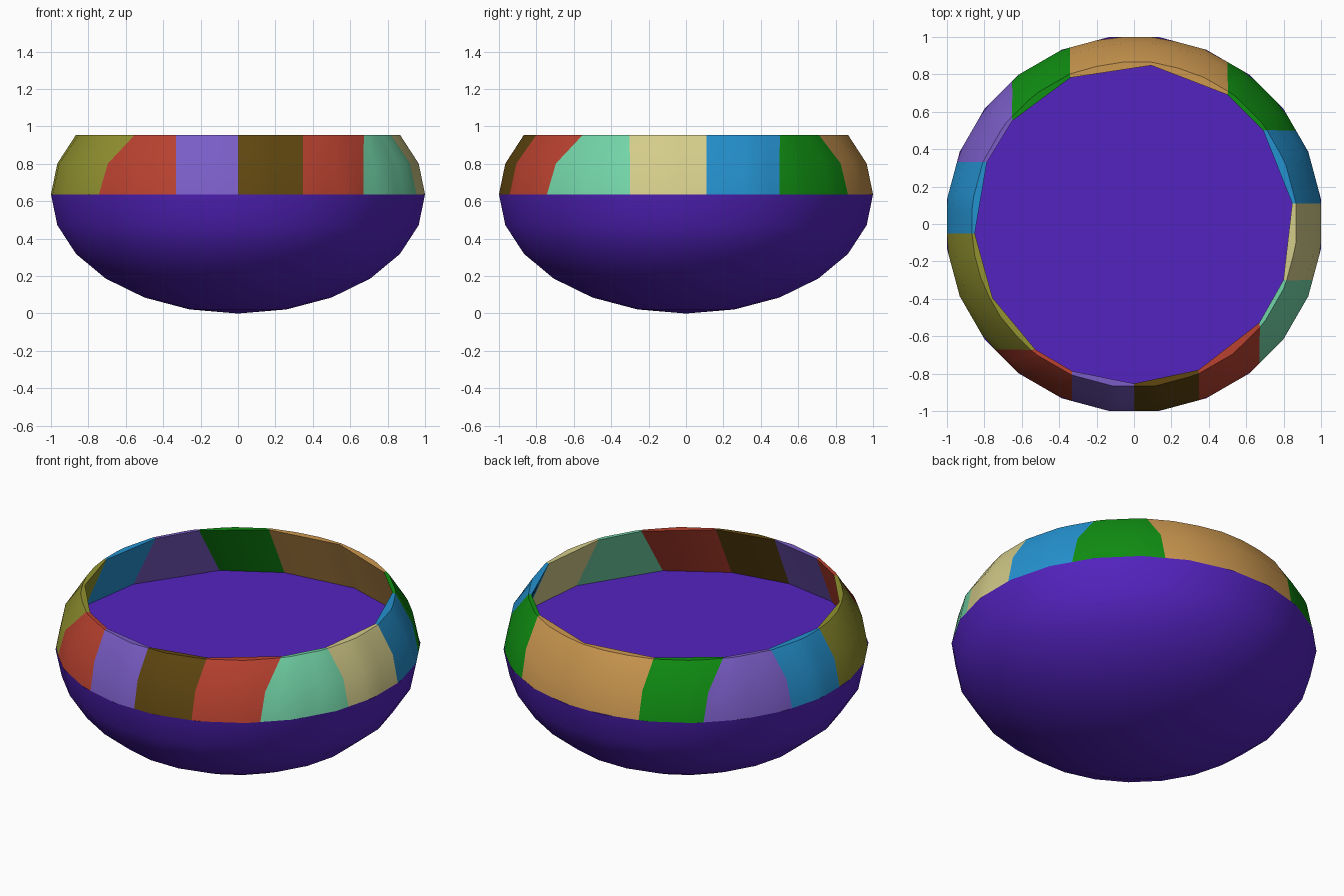
import bpy, bmesh, math
from mathutils import Vector

cube = bpy.data.objects.get("Cube")
if cube:
    bpy.data.objects.remove(cube, do_unlink=True)

HALF = 0.637          # half height of the squashed ball, also the floor level
STEP = math.radians(15)


def lin(c):
    c /= 255
    return c / 12.92 if c <= 0.04045 else ((c + 0.055) / 1.055) ** 2.4


def material(name, rgb):
    m = bpy.data.materials.new(name)
    col = tuple(lin(c) for c in rgb) + (1,)
    m.diffuse_color = col
    m.use_nodes = True
    bsdf = m.node_tree.nodes["Principled BSDF"]
    bsdf.inputs["Base Color"].default_value = col
    bsdf.inputs["Roughness"].default_value = 0.8
    return m


MATS = {n: material(n, c) for n, c in {
    "violet": (84, 35, 192), "brown": (95, 70, 16), "red": (186, 66, 48),
    "mint": (115, 213, 168), "sand": (212, 204, 138), "blue": (37, 146, 208),
    "green": (16, 142, 18), "orange": (204, 152, 80),
    "lavender": (122, 93, 198), "olive": (146, 146, 48)}.items()}


def make(name, rows, mat, closed=False, cap=None):
    """Loft rows of points running counter-clockwise, each row joined to the next."""
    bm = bmesh.new()
    vs = [[bm.verts.new(p) for p in row] for row in rows]
    n = len(rows[0])
    for a, b in zip(vs, vs[1:]):
        for j in range(n if closed else n - 1):
            k = (j + 1) % n
            bm.faces.new((a[j], a[k], b[k], b[j]))
    if cap is not None:                       # fan to the pole
        tip = bm.verts.new(cap)
        for j in range(n):
            bm.faces.new((tip, vs[0][(j + 1) % n], vs[0][j]))
    if len(rows) == 1 and cap is None:        # flat disc
        bm.faces.new(vs[0])
    me = bpy.data.meshes.new(name)
    bm.to_mesh(me)
    bm.free()
    ob = bpy.data.objects.new(name, me)
    bpy.context.collection.objects.link(ob)
    me.materials.append(MATS[mat])
    bpy.ops.object.select_all(action="DESELECT")
    ob.select_set(True)
    bpy.context.view_layer.objects.active = ob
    bpy.ops.object.shade_smooth_by_angle(angle=math.radians(30))
    return ob


def point(r, ang, z):
    """Point on a 24-sided ring whose flats lie on the axes."""
    d = ang - round(ang / STEP) * STEP
    r /= math.cos(d)
    return Vector((r * math.cos(ang), r * math.sin(ang), z))


def ring(lat):
    la = math.radians(lat)
    return [point(math.cos(la), (j + 0.5) * STEP, HALF + HALF * math.sin(la))
            for j in range(24)]


# Bowl: lower half of the squashed ball, and the flat floor closing it
make("bowl", [ring(a) for a in (-75, -60, -45, -30, -15, 0)], "violet", True, (0, 0, 0))
make("floor", [ring(0)], "violet")

# Rim blocks: each joint is an axis-aligned cut (axis, offset, side of the other axis)
JOINTS = [("x", 0, -1), ("x", .345, -1), ("x", .67, -1), ("y", -.3, 1), ("y", .11, 1),
          ("y", .5, 1), ("x", .5, 1), ("x", -.34, 1), ("x", -.65, 1), ("y", .33, -1),
          ("y", -.05, -1), ("y", -.67, -1), ("x", -.33, -1)]
COLOURS = ["brown", "red", "mint", "sand", "blue", "green", "orange", "green",
           "lavender", "blue", "olive", "red", "lavender"]
SEG = 6


def joint_angle(joint, r):
    axis, c, side = joint
    other = side * math.sqrt(r * r - c * c)
    return math.atan2(other, c) if axis == "x" else math.atan2(c, other)


def block_row(j0, j1, r, z, chords=None):
    a0, a1 = joint_angle(j0, r), joint_angle(j1, r)
    if a1 < a0:
        a1 += 2 * math.pi
    if not chords:
        return [point(r, a0 + (a1 - a0) * i / SEG, z) for i in range(SEG + 1)]
    # straight inner edge made of one or two chords
    ends = [Vector((r * math.cos(a), r * math.sin(a), z))
            for a in (a0 + (a1 - a0) * k / chords for k in range(chords + 1))]
    out = []
    for i in range(SEG + 1):
        t = i / SEG * chords
        k = min(int(t), chords - 1)
        out.append(ends[k].lerp(ends[k + 1], t - k))
    return out


for i, colour in enumerate(COLOURS):
    j0, j1 = JOINTS[i], JOINTS[(i + 1) % len(JOINTS)]
    chords = 2 if colour in ("orange", "olive") else 1
    rows = []
    for lat in (0, 15, 30):
        la = math.radians(lat)
        rows.append(block_row(j0, j1, math.cos(la), HALF + HALF * math.sin(la)))
    rows.append(block_row(j0, j1, 0.853, HALF * 1.5, chords))
    rows.append(block_row(j0, j1, 0.993, HALF, chords))
    make(f"rim_block_{i + 1}_{colour}", rows, colour)
